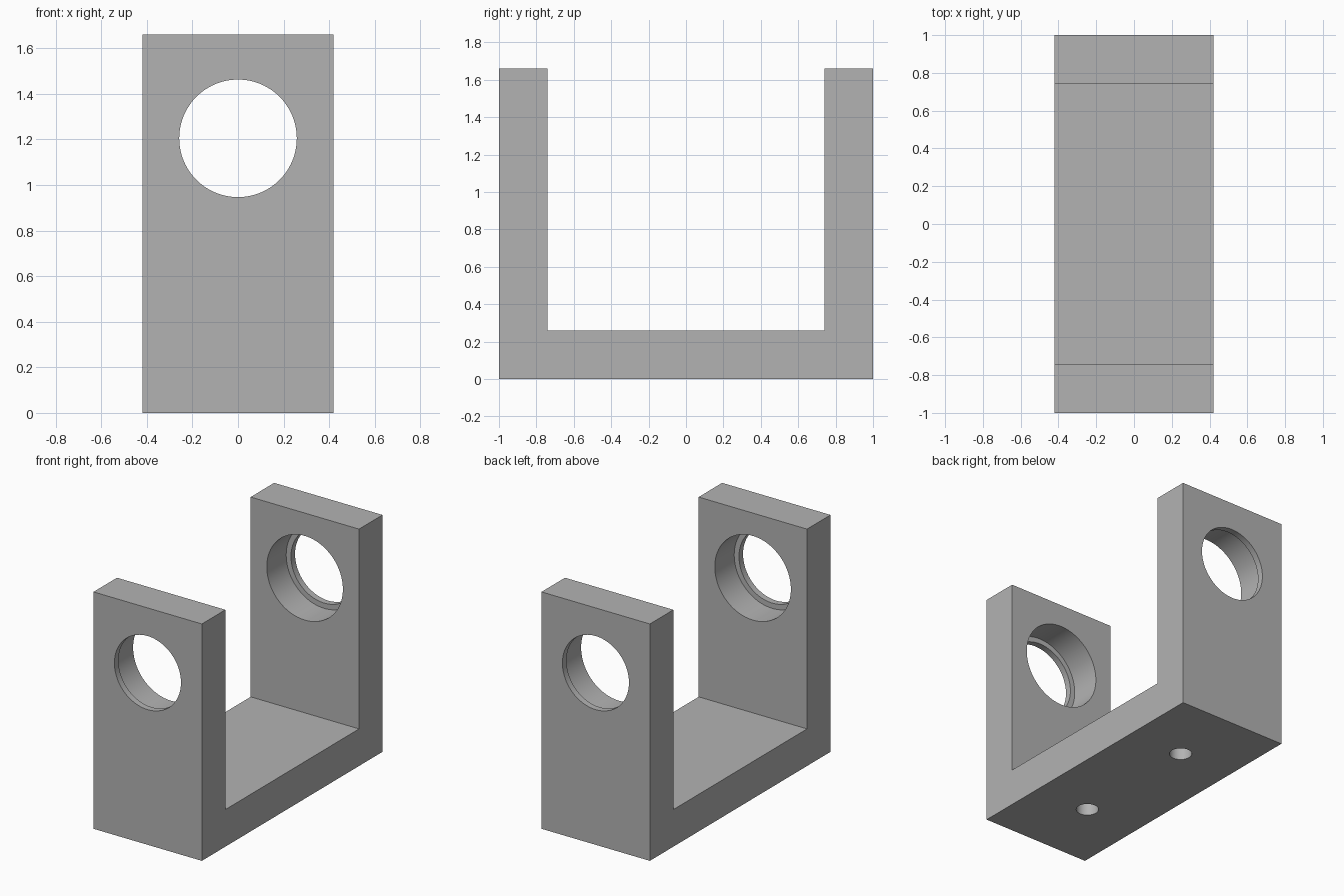
import bpy, bmesh, math
from mathutils import Matrix

cube = bpy.data.objects.get("Cube")
if cube:
    bpy.data.objects.remove(cube, do_unlink=True)

WIDTH, HEIGHT, THICK = 0.84, 1.66, 0.26
HOLE_Z, LIP = 1.205, 0.045

grey = bpy.data.materials.new("plain grey")
grey.use_nodes = True
colour = (0.45, 0.45, 0.45, 1)
grey.diffuse_color = colour
grey.node_tree.nodes["Principled BSDF"].inputs["Base Color"].default_value = colour


def make_object(name, bm):
    bmesh.ops.recalc_face_normals(bm, faces=bm.faces[:])
    mesh = bpy.data.meshes.new(name)
    bm.to_mesh(mesh)
    bm.free()
    mesh.materials.append(grey)
    obj = bpy.data.objects.new(name, mesh)
    bpy.context.collection.objects.link(obj)
    return obj


def cylinder(name, radius, depth, location, along_y=False):
    bm = bmesh.new()
    turn = Matrix.Rotation(math.pi / 2 if along_y else 0, 4, "X")
    bmesh.ops.create_cone(bm, cap_ends=True, segments=96, radius1=radius,
                          radius2=radius, depth=depth,
                          matrix=Matrix.Translation(location) @ turn)
    return make_object(name, bm)


# U-shaped body: side profile extruded across the width
inner = 1 - THICK
profile = [(-1, 0), (1, 0), (1, HEIGHT), (inner, HEIGHT),
           (inner, THICK), (-inner, THICK), (-inner, HEIGHT), (-1, HEIGHT)]
bm = bmesh.new()
face = bm.faces.new([bm.verts.new((-WIDTH / 2, y, z)) for y, z in profile])
side = bmesh.ops.extrude_face_region(bm, geom=[face])["geom"]
bmesh.ops.translate(bm, vec=(WIDTH, 0, 0),
                    verts=[v for v in side if isinstance(v, bmesh.types.BMVert)])
bracket = make_object("bracket", bm)

# Bores through both uprights, wider on the inside to leave an outer lip
cutters = [
    cylinder("bearing_seat_cutter", 0.295, 2 * (1 - LIP), (0, 0, HOLE_Z), True),
    cylinder("through_bore_cutter", 0.258, 2.4, (0, 0, HOLE_Z), True),
]
# Blind mounting holes in the underside
for y in (-0.475, 0.475):
    cutters.append(cylinder("mounting_hole_cutter", 0.073, 0.4, (0, y, 0)))

bpy.context.view_layer.objects.active = bracket
for cutter in cutters:
    cutter.hide_render = True
    mod = bracket.modifiers.new(cutter.name, "BOOLEAN")
    mod.operation = "DIFFERENCE"
    mod.solver = "EXACT"
    mod.object = cutter
    bpy.ops.object.modifier_apply(modifier=mod.name)
    bpy.data.objects.remove(cutter, do_unlink=True)

# Smooth bores, crisp edges
bpy.ops.object.select_all(action="DESELECT")
bracket.select_set(True)
bpy.ops.object.shade_smooth_by_angle(angle=math.radians(30))
